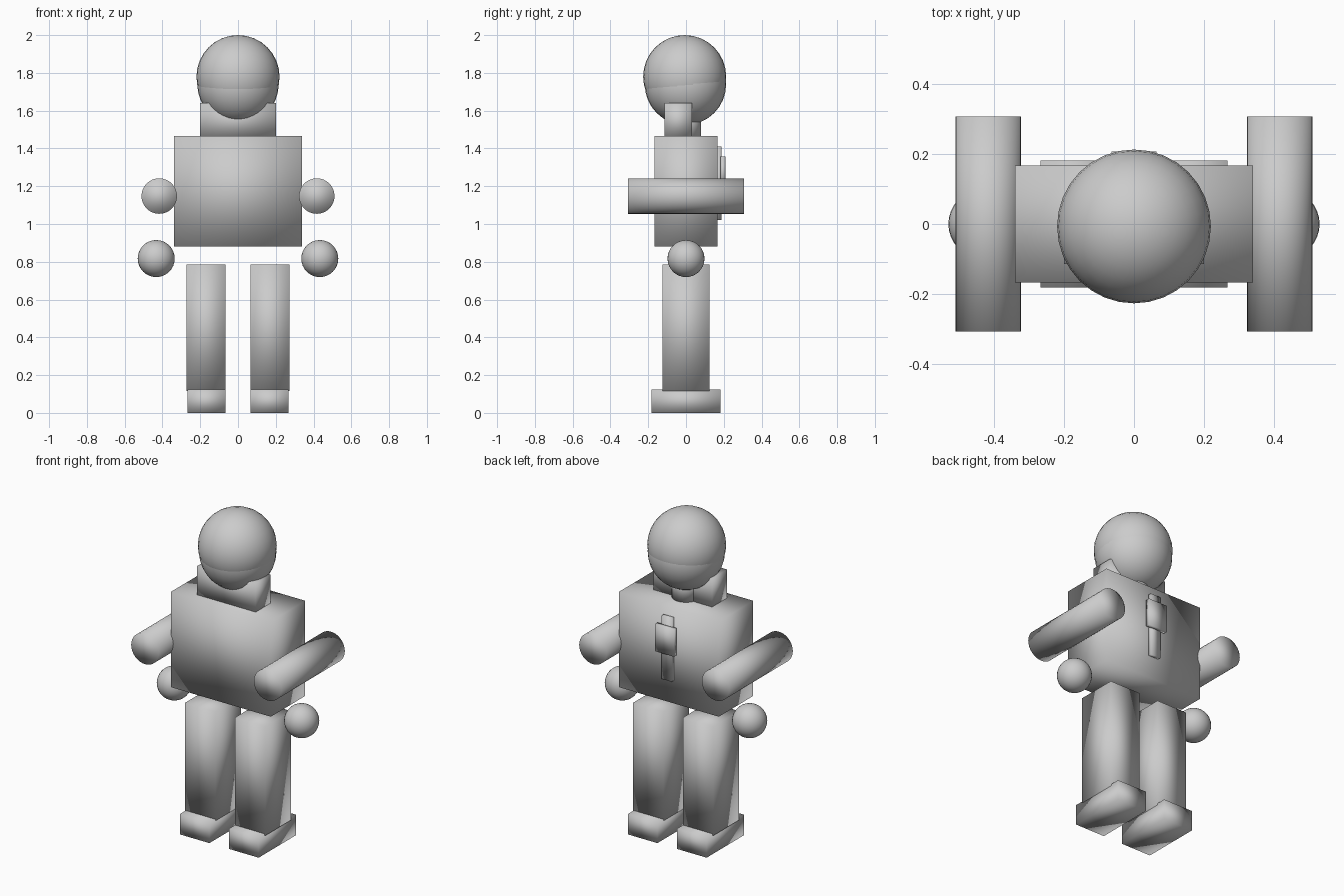
import bpy
import math

if "Cube" in bpy.data.objects:
    bpy.data.objects.remove(bpy.data.objects["Cube"])


def smooth(name):
    # fully smooth shading, soft gradients even over box corners
    ob = bpy.context.object
    ob.name = name
    ob.data.name = name
    bpy.ops.object.transform_apply(location=False, rotation=True, scale=True)
    bpy.ops.object.shade_smooth()
    return ob


def box(name, x, y, z):
    """Box from (min, max) ranges."""
    r = (x, y, z)
    bpy.ops.mesh.primitive_cube_add(size=1, location=[(a + b) / 2 for a, b in r])
    bpy.context.object.scale = [b - a for a, b in r]
    return smooth(name)


def ball(name, loc, radius):
    bpy.ops.mesh.primitive_uv_sphere_add(segments=32, ring_count=16, radius=radius, location=loc)
    return smooth(name)


def rod(name, loc, radius, length, rot=(0, 0, 0)):
    bpy.ops.mesh.primitive_cylinder_add(vertices=32, radius=radius, depth=length,
                                        location=loc, rotation=rot)
    return smooth(name)


# Torso, neck and shoulder collar
box("torso", (-0.34, 0.34), (-0.167, 0.167), (0.88, 1.465))
rod("neck", (0, 0, 1.53), 0.08, 0.16)
box("collar", (-0.2, 0.2), (-0.114, 0.032), (1.455, 1.64))

# Head, with a slightly larger cap sphere over its upper part
ball("head", (0, -0.003, 1.74), 0.2155)
ball("cap", (0, -0.007, 1.78), 0.22)

# Back strap and plate
box("back_strap", (-0.034, 0.034), (0.16, 0.187), (1.02, 1.41))
box("back_plate", (-0.065, 0.065), (0.183, 0.208), (1.19, 1.357))

# Limbs on both sides
for side, s in (("left", -1), ("right", 1)):
    def span(a, b):
        return tuple(sorted((s * a, s * b)))
    rod(side + "_arm", (s * 0.417, 0, 1.148), 0.094, 0.615, (math.pi / 2, 0, 0))
    ball(side + "_hand", (s * 0.433, 0, 0.817), 0.098)
    box(side + "_leg", span(0.066, 0.273), (-0.125, 0.125), (0.115, 0.785))
    box(side + "_foot", span(0.067, 0.268), (-0.182, 0.182), (0, 0.125))
